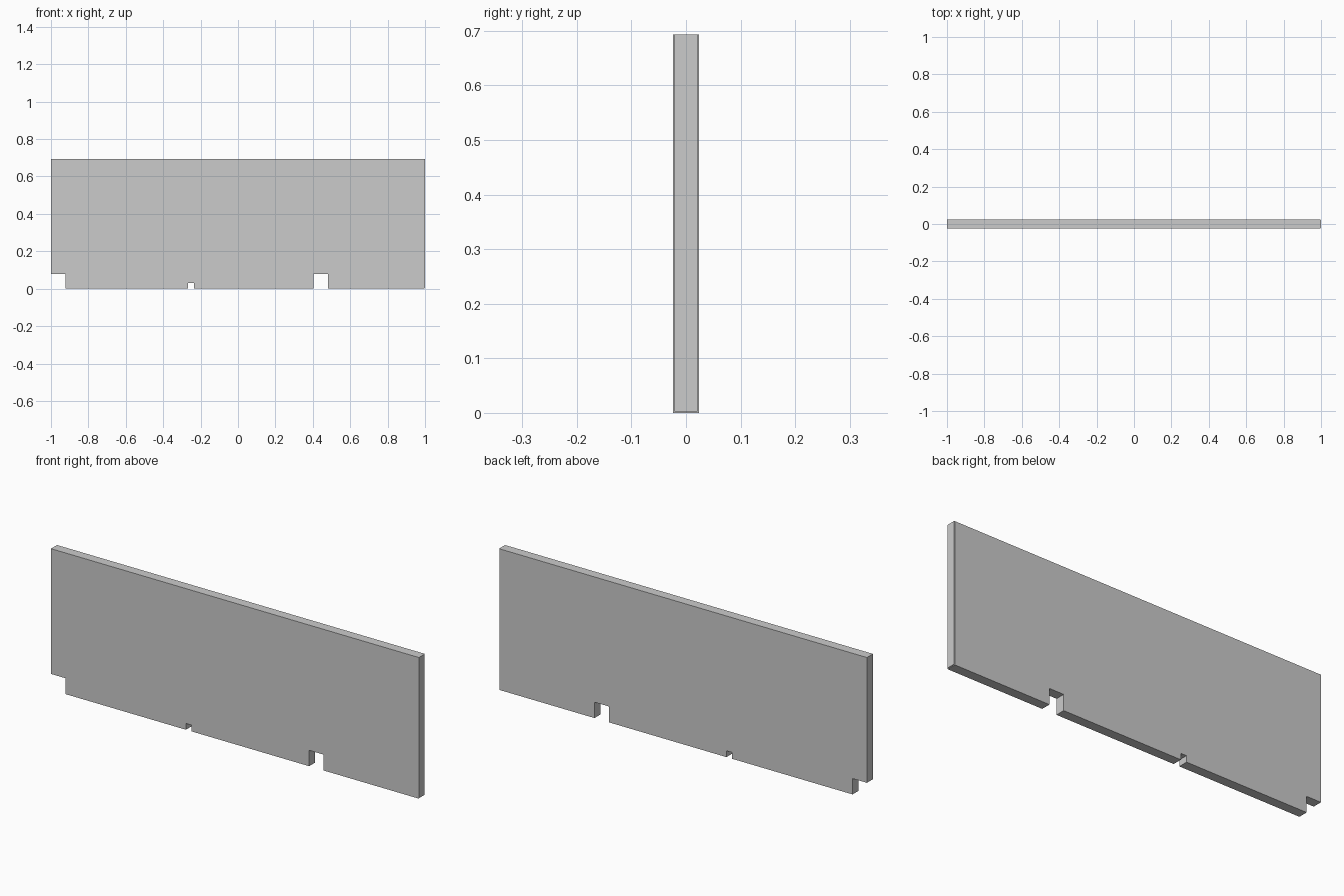
import bpy, bmesh

if "Cube" in bpy.data.objects:
    bpy.data.objects.remove(bpy.data.objects["Cube"])

HALF_T = 0.0235   # half thickness of the board
HEIGHT = 0.6935
END = 0.997       # board end, where the edge strip begins


def extruded_profile(name, outline, half_depth):
    """Prism from an x-z outline, extruded symmetrically in y."""
    bm = bmesh.new()
    face = bm.faces.new([bm.verts.new((x, -half_depth, z)) for x, z in outline])
    ext = bmesh.ops.extrude_face_region(bm, geom=[face])
    moved = [v for v in ext["geom"] if isinstance(v, bmesh.types.BMVert)]
    bmesh.ops.translate(bm, verts=moved, vec=(0, 2 * half_depth, 0))
    bmesh.ops.recalc_face_normals(bm, faces=bm.faces)
    mesh = bpy.data.meshes.new(name)
    bm.to_mesh(mesh)
    bm.free()
    obj = bpy.data.objects.new(name, mesh)
    bpy.context.collection.objects.link(obj)
    return obj


# Board outline: corner notch at the left, then two slots in the bottom edge
outline = [(-1, HEIGHT), (-1, 0.078), (-0.922, 0.078), (-0.922, 0)]
for x0, x1, depth in [(-0.267, -0.236, 0.031), (0.403, 0.481, 0.078)]:
    outline += [(x0, 0), (x0, depth), (x1, depth), (x1, 0)]
outline += [(END, 0), (END, HEIGHT)]
extruded_profile("notched_board", outline, HALF_T)

# Thin edge strip covering the right end
strip = [(END, 0.003), (1, 0.003), (1, HEIGHT), (END, HEIGHT)]
extruded_profile("edge_strip", strip, HALF_T - 0.002)
